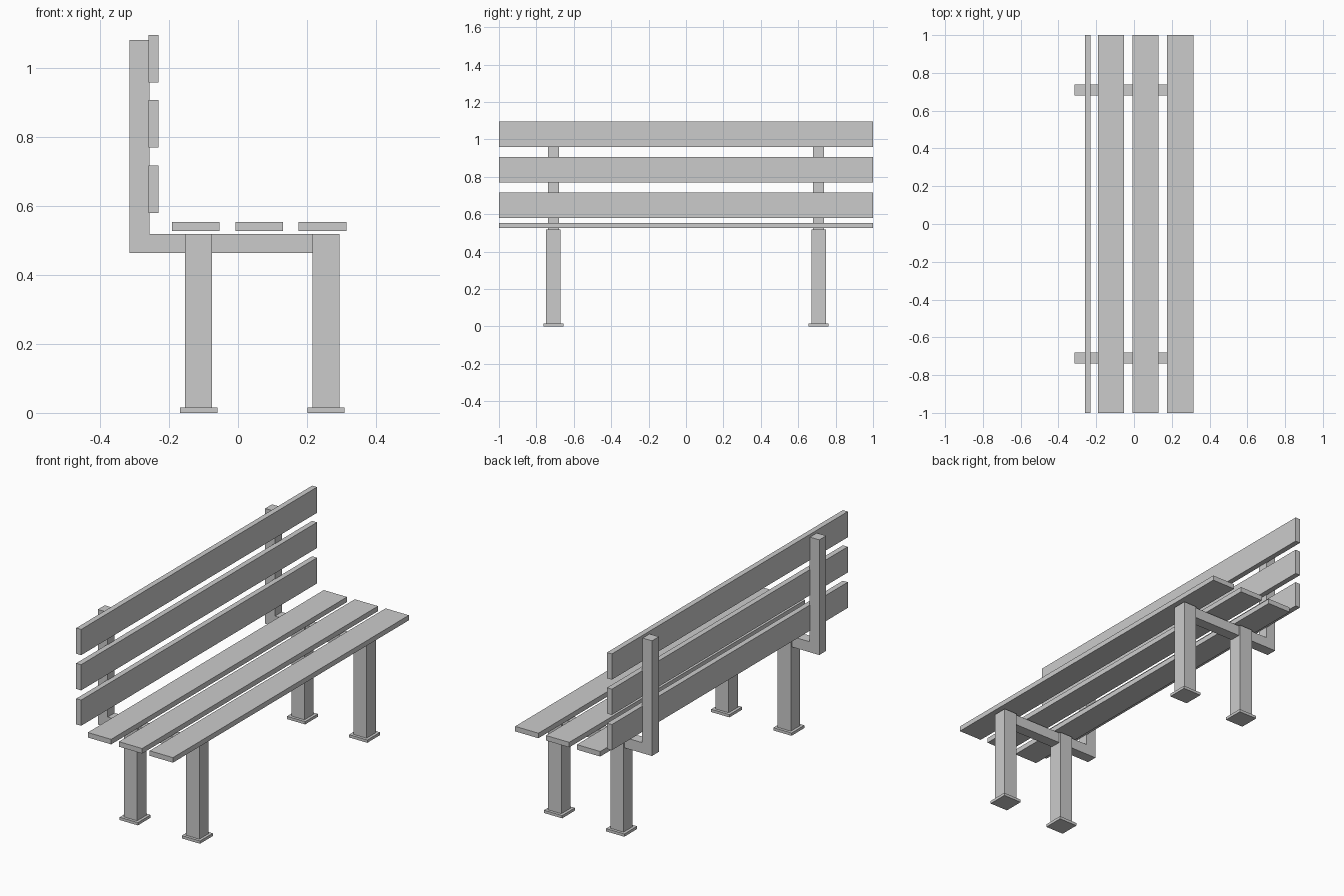
import bpy, bmesh

if "Cube" in bpy.data.objects:
    bpy.data.objects.remove(bpy.data.objects["Cube"])


def prism(name, profile, y0, y1):
    """Extrude an (x, z) outline along y."""
    bm = bmesh.new()
    face = bm.faces.new([bm.verts.new((x, y0, z)) for x, z in profile])
    ext = bmesh.ops.extrude_face_region(bm, geom=[face])
    verts = [g for g in ext["geom"] if isinstance(g, bmesh.types.BMVert)]
    bmesh.ops.translate(bm, verts=verts, vec=(0, y1 - y0, 0))
    bmesh.ops.recalc_face_normals(bm, faces=bm.faces)
    mesh = bpy.data.meshes.new(name)
    bm.to_mesh(mesh)
    bm.free()
    obj = bpy.data.objects.new(name, mesh)
    bpy.context.collection.objects.link(obj)
    return obj


def box(name, x0, x1, y0, y1, z0, z1):
    return prism(name, [(x0, z0), (x1, z0), (x1, z1), (x0, z1)], y0, y1)


# Seat slats
for i, x in enumerate((-0.122, 0.062, 0.245)):
    box(f"seat_slat_{i + 1}", x - 0.069, x + 0.069, -1, 1, 0.527, 0.554)

# Backrest slats
for i, z in enumerate((0.579, 0.769, 0.958)):
    box(f"back_slat_{i + 1}", -0.26, -0.231, -1, 1, z, z + 0.138)

FRAME = [(-0.315, 0.463), (0.255, 0.463), (0.255, 0.519),
         (-0.257, 0.519), (-0.257, 1.081), (-0.315, 1.081)]

for side, y in (("near", -0.709), ("far", 0.709)):
    # L-shaped support: seat rail and back post in one piece
    prism(f"{side}_frame", FRAME, y - 0.029, y + 0.029)

    # Legs with square foot plates
    for end, x in (("back", -0.114), ("front", 0.255)):
        box(f"{side}_{end}_leg", x - 0.039, x + 0.039,
            y - 0.039, y + 0.039, 0.014, 0.519)
        box(f"{side}_{end}_foot", x - 0.054, x + 0.054,
            y - 0.054, y + 0.054, 0, 0.015)
